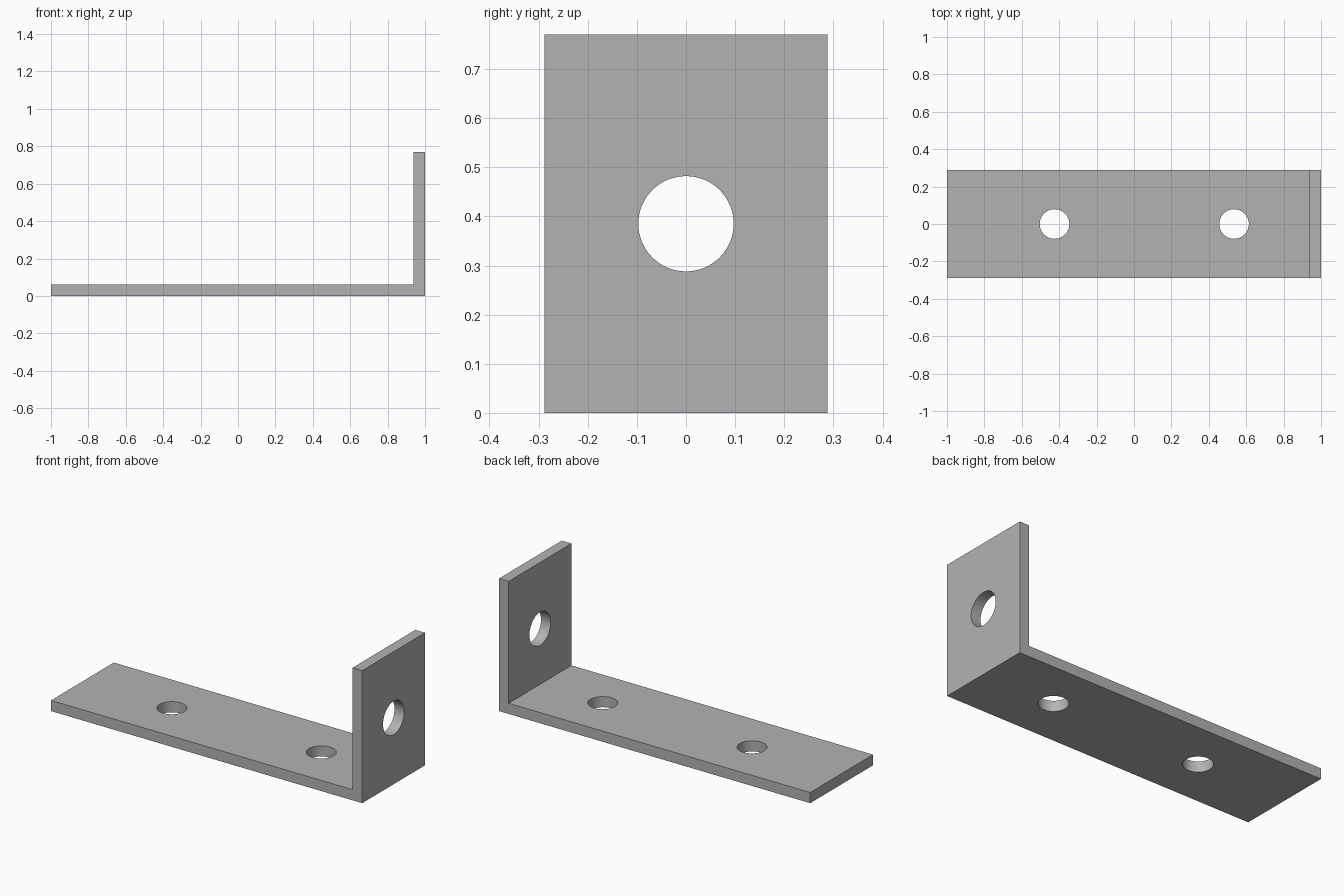
import bpy
import bmesh
from math import pi
from mathutils import Matrix

cube = bpy.data.objects.get("Cube")
if cube:
    bpy.data.objects.remove(cube, do_unlink=True)

# Main dimensions
HALF_LENGTH = 1.0
HALF_WIDTH = 0.288
HEIGHT = 0.77
THICK = 0.062

steel = bpy.data.materials.new("grey_steel")
steel.use_nodes = True
GREY = (0.45, 0.45, 0.45, 1)
steel.diffuse_color = GREY
steel.node_tree.nodes["Principled BSDF"].inputs["Base Color"].default_value = GREY


def add_object(name, bm):
    bmesh.ops.recalc_face_normals(bm, faces=bm.faces)
    mesh = bpy.data.meshes.new(name)
    bm.to_mesh(mesh)
    bm.free()
    mesh.materials.append(steel)
    obj = bpy.data.objects.new(name, mesh)
    bpy.context.collection.objects.link(obj)
    return obj


def hole_cutter(name, centre, radius, turn=0):
    bm = bmesh.new()
    place = Matrix.Translation(centre) @ Matrix.Rotation(turn, 4, "Y")
    bmesh.ops.create_cone(bm, cap_ends=True, segments=64, radius1=radius,
                          radius2=radius, depth=THICK * 3, matrix=place)
    cutter = add_object(name, bm)
    cutter.hide_render = True
    return cutter


# Bracket: L-shaped profile extruded across the width
inner = HALF_LENGTH - THICK
profile = [(-HALF_LENGTH, 0), (HALF_LENGTH, 0), (HALF_LENGTH, HEIGHT),
           (inner, HEIGHT), (inner, THICK), (-HALF_LENGTH, THICK)]
bm = bmesh.new()
face = bm.faces.new([bm.verts.new((x, -HALF_WIDTH, z)) for x, z in profile])
side = bmesh.ops.extrude_face_region(bm, geom=[face])["geom"]
bmesh.ops.translate(bm, vec=(0, HALF_WIDTH * 2, 0),
                    verts=[v for v in side if isinstance(v, bmesh.types.BMVert)])
bracket = add_object("angle_bracket", bm)

# Two screw holes in the base and a larger one in the upright
cutters = [
    hole_cutter("base_hole_outer", (-0.425, 0, THICK / 2), 0.079),
    hole_cutter("base_hole_inner", (0.535, 0, THICK / 2), 0.079),
    hole_cutter("upright_hole", (HALF_LENGTH - THICK / 2, 0, HEIGHT / 2), 0.097, pi / 2),
]
bpy.context.view_layer.objects.active = bracket
for cutter in cutters:
    cut = bracket.modifiers.new(cutter.name, "BOOLEAN")
    cut.operation = "DIFFERENCE"
    cut.solver = "EXACT"
    cut.object = cutter
    bpy.ops.object.modifier_apply(modifier=cut.name)
    bpy.data.objects.remove(cutter, do_unlink=True)

# Smooth hole walls, sharp plate edges
bpy.ops.object.select_all(action="DESELECT")
bracket.select_set(True)
bpy.ops.object.shade_smooth_by_angle(angle=pi / 6)
